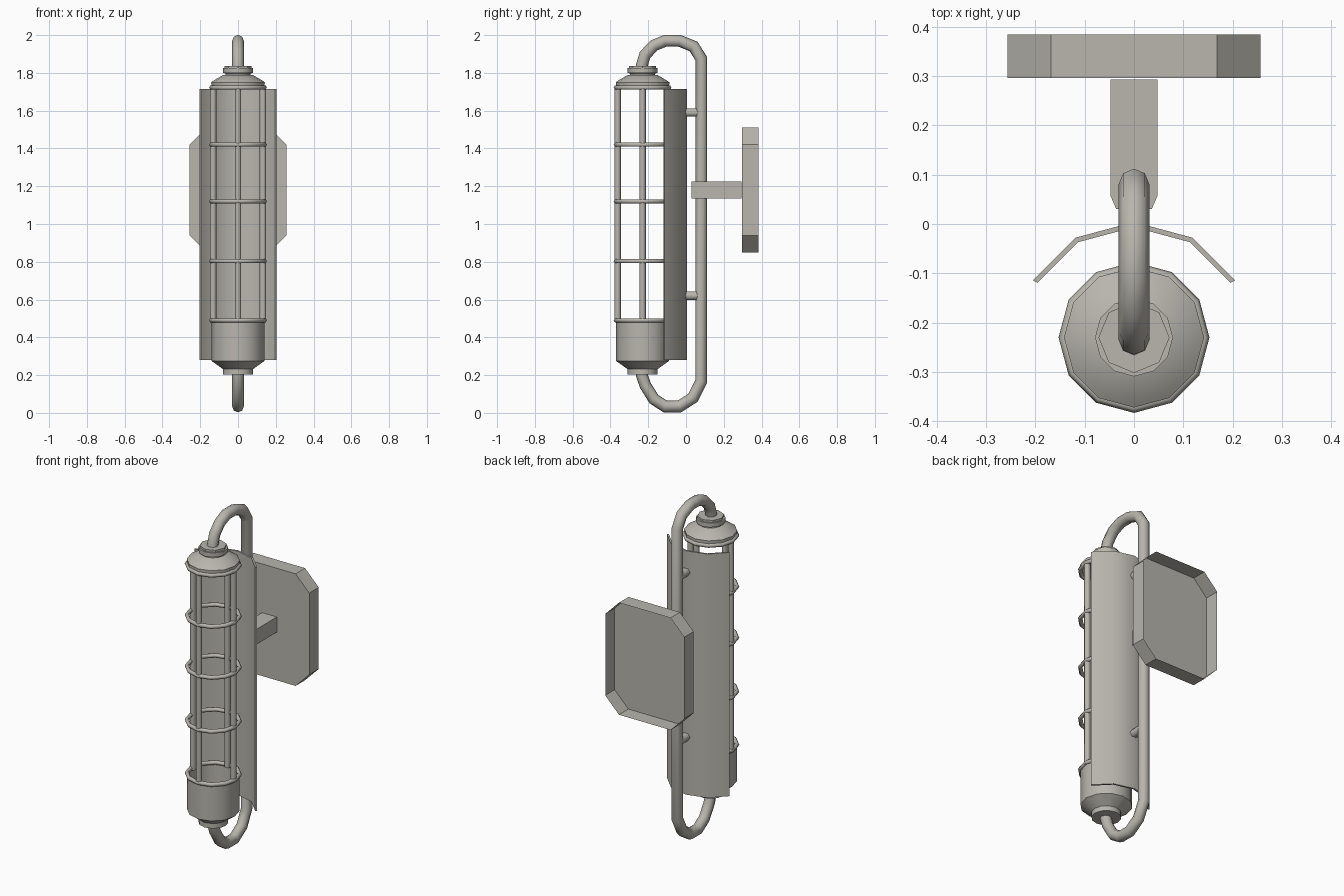
import bpy, bmesh, math
from mathutils import Vector

if "Cube" in bpy.data.objects:
    bpy.data.objects.remove(bpy.data.objects["Cube"])

AXIS_Y = -0.23   # lamp axis
SIDES = 12
metal = bpy.data.materials.new("warm_grey_metal")
metal.diffuse_color = (0.48, 0.465, 0.42, 1)
metal.use_nodes = True
metal.node_tree.nodes["Principled BSDF"].inputs["Base Color"].default_value = metal.diffuse_color


def make(name, bm, angle=35):
    bmesh.ops.recalc_face_normals(bm, faces=bm.faces)
    me = bpy.data.meshes.new(name)
    bm.to_mesh(me)
    bm.free()
    me.materials.append(metal)
    ob = bpy.data.objects.new(name, me)
    bpy.context.collection.objects.link(ob)
    if angle:
        bpy.ops.object.select_all(action='DESELECT')
        ob.select_set(True)
        bpy.context.view_layer.objects.active = ob
        bpy.ops.object.shade_smooth_by_angle(angle=math.radians(angle))
    return ob


def skin(bm, rings, closed=False, start=True, end=True):
    """Bridge successive vertex loops, capping the chosen ends."""
    loops = [[bm.verts.new(p) for p in r] for r in rings]
    n = len(loops[0])
    pairs = list(zip(loops, loops[1:]))
    if closed:
        pairs.append((loops[-1], loops[0]))
    else:
        if start:
            bm.faces.new(loops[0])
        if end:
            bm.faces.new(loops[-1])
    for a, b in pairs:
        for i in range(n):
            j = (i + 1) % n
            bm.faces.new((a[i], a[j], b[j], b[i]))


def lathe(name, profile, n=SIDES, angle=35, **caps):
    bm = bmesh.new()
    turns = [2 * math.pi * i / n for i in range(n)]
    skin(bm, [[(r * math.cos(a), AXIS_Y + r * math.sin(a), z) for a in turns]
              for r, z in profile], **caps)
    return make(name, bm, angle)


def tube(name, pts, r, n=8):
    """Round tube along a path lying in a plane of constant x."""
    pts = [Vector(p) for p in pts]
    side = Vector((1, 0, 0))
    rings = []
    for i, p in enumerate(pts):
        d_in = (p - pts[i - 1]).normalized() if i else (pts[1] - p).normalized()
        d_out = (pts[i + 1] - p).normalized() if i < len(pts) - 1 else d_in
        t = (d_in + d_out).normalized()
        up = t.cross(side) / max(0.5, t.dot(d_in))
        rings.append([p + side * (r * math.cos(2 * math.pi * k / n))
                      + up * (r * math.sin(2 * math.pi * k / n)) for k in range(n)])
    bm = bmesh.new()
    skin(bm, rings)
    return make(name, bm, 65)


# end fittings of the lamp, hollow towards the cage
lathe("top_cap", [(0.14, 1.715), (0.142, 1.75), (0.128, 1.76), (0.08, 1.788),
                  (0.066, 1.79), (0.066, 1.797), (0.079, 1.80), (0.079, 1.825)], start=False)
lathe("top_nut", [(0.072, 1.82), (0.072, 1.837)], n=8)
lathe("lamp_base", [(0.14, 0.49), (0.14, 0.275), (0.08, 0.232), (0.08, 0.203)], start=False)

# cage hoops and bars
for i, z in enumerate((0.49, 0.803, 1.12, 1.42, 1.722)):
    lathe(f"cage_ring_{i + 1}",
          [(0.141 + 0.012 * math.cos(a), z + 0.012 * math.sin(a))
           for a in (k * math.pi / 3 for k in range(6))], closed=True, angle=65)
for i in range(4):
    a = i * math.pi / 2
    x, y = 0.132 * math.cos(a), AXIS_Y + 0.132 * math.sin(a)
    tube(f"cage_bar_{i + 1}", [(x, y, 0.48), (x, y, 1.72)], 0.017)

# curved reflector behind the cage
angles = [math.radians(30 + 30 * k) for k in range(5)]
outline = [(r * math.cos(a), -0.2325 + r * math.sin(a))
           for r, seq in ((0.2365, angles), (0.226, angles[::-1])) for a in seq]
bm = bmesh.new()
skin(bm, [[(x, y, z) for x, y in outline] for z in (0.28, 1.715)])
make("reflector", bm)

# bent support pipe
path = [(-0.237, 1.81), (-0.234, 1.84), (-0.217, 1.895), (-0.17, 1.945), (-0.11, 1.97),
        (-0.035, 1.97), (0.04, 1.94), (0.081, 1.875), (0.081, 0.168), (0.037, 0.08),
        (-0.035, 0.034), (-0.11, 0.034), (-0.17, 0.073), (-0.215, 0.145),
        (-0.234, 0.2), (-0.237, 0.225)]
tube("support_pipe", [(0, y, z) for y, z in path], 0.031)

# pegs joining the reflector to the pipe
for name, z in (("upper_peg", 1.59), ("lower_peg", 0.62)):
    tube(name, [(0, -0.005, z), (0, 0.07, z)], 0.025, n=6)

# wall arm with a chamfered nose
half = [(0.036, 0.03), (0.048, 0.058), (0.048, 0.293)]
arm = half + [(-x, y) for x, y in reversed(half)]
bm = bmesh.new()
skin(bm, [[(x, y, z) for x, y in arm] for z in (1.135, 1.225)])
make("wall_arm", bm, angle=0)

# octagonal wall plate, a shallow tray open at the back
plate = [(sx * x, 1.18 + sz * z) for sx, sz, corner in (
    (1, 1, ((0.257, 0.24), (0.168, 0.33))), (-1, 1, ((0.168, 0.33), (0.257, 0.24))),
    (-1, -1, ((0.257, 0.24), (0.168, 0.33))), (1, -1, ((0.168, 0.33), (0.257, 0.24))))
    for x, z in corner]
bm = bmesh.new()
skin(bm, [[(x, y, z) for x, z in plate] for y in (0.296, 0.384)], end=False)
make("wall_plate", bm, angle=0)
